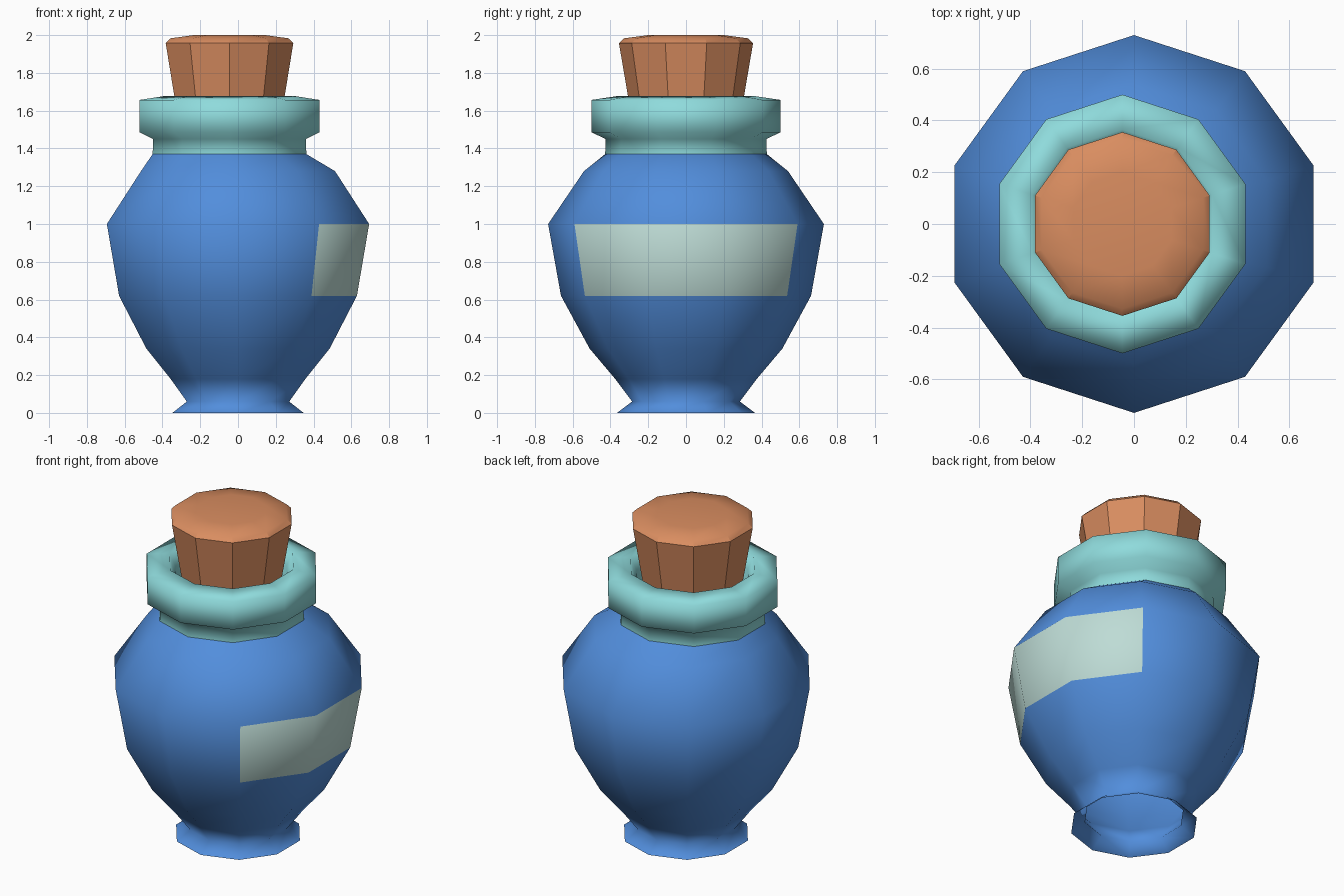
import bpy, bmesh, math

if "Cube" in bpy.data.objects:
    bpy.data.objects.remove(bpy.data.objects["Cube"])

SIDES = 10
OFF = -0.045   # neck and cork sit slightly off centre


def material(name, rgb):
    m = bpy.data.materials.new(name)
    m.diffuse_color = (*rgb, 1)
    m.use_nodes = True
    m.node_tree.nodes["Principled BSDF"].inputs["Base Color"].default_value = m.diffuse_color
    return m


blue = material("blue glass", (0.084, 0.27, 0.716))
label = material("pale label", (0.515, 0.716, 0.67))
teal = material("teal rim", (0.275, 0.708, 0.716))
brown = material("cork brown", (0.694, 0.266, 0.117))


def lathe(name, profile, mats, smooth=True, cap_start=False, cap_end=False):
    """Ten-sided lathe; each profile point is (radius, z, x offset)."""
    bm = bmesh.new()
    rings = []
    for r, z, x in profile:
        rings.append([bm.verts.new((x + r * math.cos(a), r * math.sin(a), z))
                      for a in (math.radians(90 + 360 / SIDES * i) for i in range(SIDES))])
    for lo, hi in zip(rings, rings[1:]):
        for i in range(SIDES):
            j = (i + 1) % SIDES
            bm.faces.new((lo[i], lo[j], hi[j], hi[i]))
    if cap_start:
        bm.faces.new(rings[0][::-1])
    if cap_end:
        bm.faces.new(rings[-1])
    for f in bm.faces:
        f.smooth = smooth
    me = bpy.data.meshes.new(name)
    bm.to_mesh(me)
    bm.free()
    for m in mats:
        me.materials.append(m)
    ob = bpy.data.objects.new(name, me)
    bpy.context.collection.objects.link(ob)
    return ob


# Bottle body with flared open foot
body = lathe("bottle_body", [
    (0.365, 0.0, 0), (0.285, 0.06, 0), (0.375, 0.18, 0), (0.51, 0.34, 0),
    (0.662, 0.62, 0), (0.73, 1.0, 0), (0.54, 1.28, 0), (0.428, 1.37, OFF)],
    [blue, label])

# Label: the three faces of the widest band that look towards +x
for p in body.data.polygons:
    if 0.62 < p.center.z < 1.0 and p.center.x > 0.45:
        if abs(math.atan2(p.center.y, p.center.x)) < math.radians(50):
            p.material_index = 1

# Neck and thick rolled rim
lathe("neck_rim", [
    (0.428, 1.37, OFF), (0.425, 1.45, OFF), (0.5, 1.485, OFF), (0.5, 1.657, OFF),
    (0.365, 1.677, OFF), (0.33, 1.6, OFF), (0.3, 1.45, OFF)], [teal])

# Tapered cork with bevelled top
cork = lathe("cork", [
    (0.265, 1.43, OFF), (0.355, 1.957, OFF), (0.328, 1.983, OFF), (0.2, 2.0, OFF)],
    [brown], smooth=False, cap_start=True, cap_end=True)
for p in cork.data.polygons:
    p.use_smooth = p.center.z > 1.96
for e in cork.data.edges:   # crisp edges between the side facets
    a, b = (cork.data.vertices[i].co.z for i in e.vertices)
    e.use_edge_sharp = min(a, b) < 1.96
